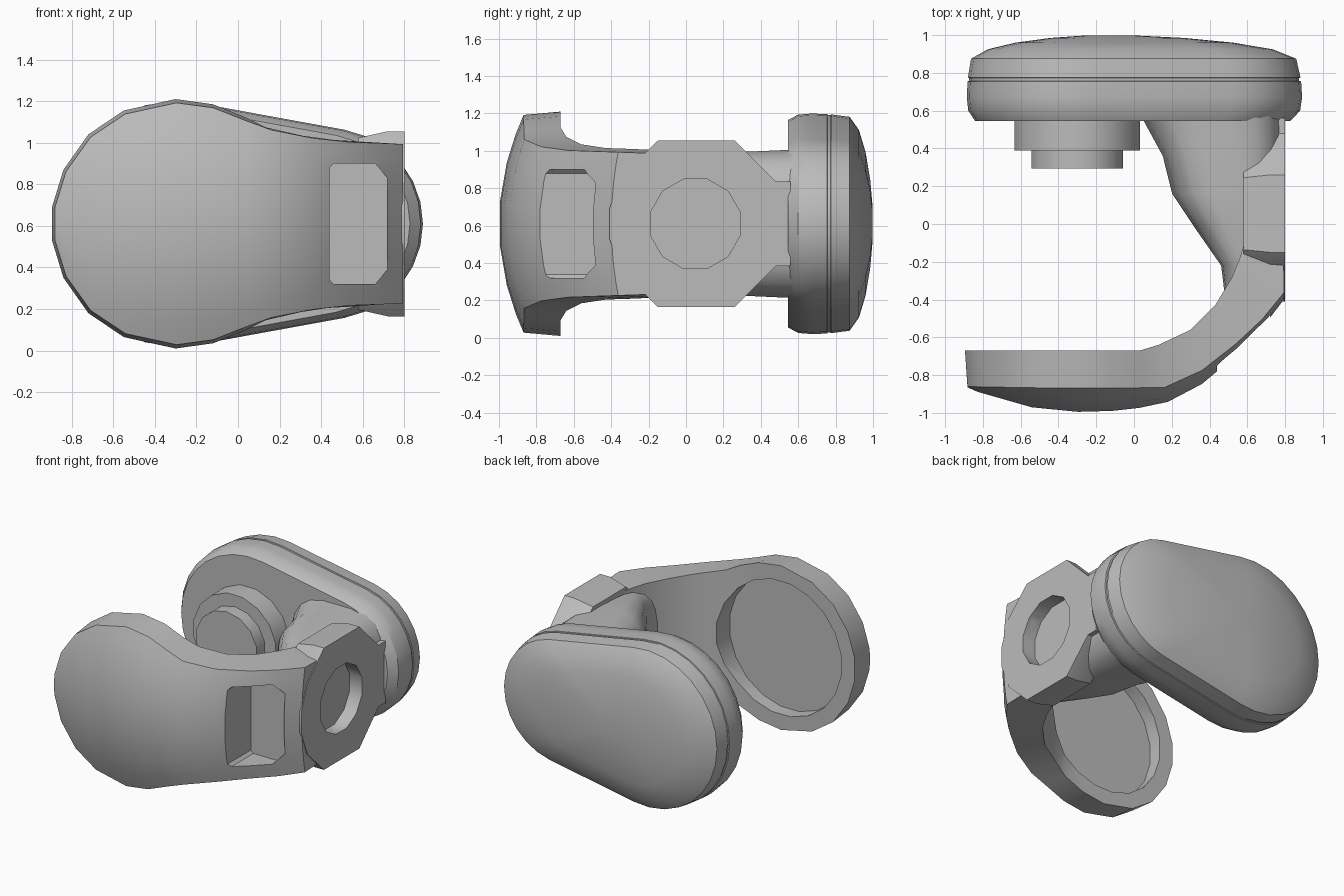
import bpy, bmesh, math
from mathutils import Vector

default = bpy.data.objects.get("Cube")
if default:
    bpy.data.objects.remove(default, do_unlink=True)

MID = 0.61  # height of the symmetry plane

grey = bpy.data.materials.new("plain_grey")
grey.use_nodes = True
grey.diffuse_color = (0.5, 0.5, 0.5, 1)
grey.node_tree.nodes["Principled BSDF"].inputs["Base Color"].default_value = (0.5, 0.5, 0.5, 1)


def loft(name, rings):
    """Skin a list of equal-length point rings and cap both ends."""
    bm = bmesh.new()
    loops = [[bm.verts.new(p) for p in ring] for ring in rings]
    n = len(loops[0])
    for a, b in zip(loops, loops[1:]):
        for i in range(n):
            j = (i + 1) % n
            bm.faces.new((a[i], a[j], b[j], b[i]))
    bm.faces.new(loops[0])
    bm.faces.new(loops[-1])
    bmesh.ops.recalc_face_normals(bm, faces=bm.faces)
    mesh = bpy.data.meshes.new(name)
    bm.to_mesh(mesh)
    bm.free()
    mesh.materials.append(grey)
    obj = bpy.data.objects.new(name, mesh)
    bpy.context.collection.objects.link(obj)
    return obj


def circle(r, n):
    return [(r * math.cos(math.tau * (i + 0.5) / n), r * math.sin(math.tau * (i + 0.5) / n))
            for i in range(n)]


def drum(name, x, r, y0, y1, n):
    """Round part whose axis runs front to back."""
    return loft(name, [[(x + u, y, MID + v) for u, v in circle(r, n)] for y in (y0, y1)])


def activate(obj):
    bpy.ops.object.select_all(action='DESELECT')
    obj.select_set(True)
    bpy.context.view_layer.objects.active = obj


def cut(cutter, *targets):
    cutter.hide_render = True
    for obj in targets:
        mod = obj.modifiers.new("cut", 'BOOLEAN')
        mod.operation = 'DIFFERENCE'
        mod.solver = 'EXACT'
        mod.object = cutter
        activate(obj)
        bpy.ops.object.modifier_apply(modifier=mod.name)
    bpy.data.objects.remove(cutter, do_unlink=True)


# Rear pod: egg outline around two circles, swept through a depth profile
def egg(big_x, big_r, small_x, small_r):
    a = math.acos((big_r - small_r) / (small_x - big_x))
    pts = []
    for cx, r, start, end, n in ((big_x, big_r, a, math.tau - a, 16),
                                 (small_x, small_r, -a, a, 12)):
        for i in range(n + 1):
            t = start + (end - start) * i / n
            pts.append((cx + r * math.cos(t), r * math.sin(t)))
    return pts


outline = egg(-0.295, 0.59, 0.43, 0.46)
centre = -0.15
pod_profile = [(0.545, 0.94), (0.6, 0.99), (0.67, 1), (0.755, 0.995), (0.757, 0.985),
               (0.773, 0.985), (0.775, 0.992), (0.875, 0.97), (0.925, 0.85),
               (0.96, 0.65), (0.985, 0.4), (0.998, 0.15)]
pod = loft("rear_pod", [[(centre + (x - centre) * s, y, MID + z * s) for x, z in outline]
                        for y, s in pod_profile])

# Stepped round plug on the inner face of the pod
plug_base = drum("plug_base", -0.3, 0.338, 0.39, 0.57, 16)
plug_tip = drum("plug_tip", -0.3, 0.248, 0.295, 0.42, 14)

# Front cup flowing into the curved arm: (inner), (shoulder), (crown), half height
stations = []
for x, crown, half in ((-0.895, -0.865, 0.08), (-0.84, -0.89, 0.26), (-0.72, -0.925, 0.43),
                       (-0.55, -0.975, 0.545), (-0.3, -1, 0.6), (-0.12, -0.995, 0.575),
                       (0.03, -0.978, 0.515)):
    stations.append(((x, -0.67), (x * 0.985, -0.86), (x * 0.985, crown), half))
stations += [
    ((0.13, -0.64), (0.16, -0.86), (0.18, -0.945), 0.465),
    ((0.3, -0.56), (0.36, -0.77), (0.36, -0.85), 0.425),
    ((0.43, -0.43), (0.54, -0.63), (0.55, -0.69), 0.405),
    ((0.52, -0.28), (0.68, -0.5), (0.68, -0.55), 0.4),
    ((0.56, -0.18), (0.795, -0.36), (0.795, -0.4), 0.395),
    ((0.6, -0.05), (0.79, -0.1), (0.79, -0.1), 0.385)]


def arm_ring(inner, shoulder, crown, half):
    inner, shoulder, crown = Vector(inner), Vector(shoulder), Vector(crown)
    ring = [(*inner, MID + half)]
    for f in (0.97, 0.8, 0.55, 0.2, -0.2, -0.55, -0.8, -0.97):
        ring.append((*shoulder.lerp(crown, 1 - f * f), MID + half * f))
    return ring + [(*inner, MID - half)]


arm = loft("front_cup_and_arm", [arm_ring(*s) for s in stations])

# Rear arm: rounded sections running forward from the pod into the hub
def soft(v):
    return math.copysign(abs(v) ** 0.65, v)


rear_arm = loft("rear_arm", [
    [((x0 + x1) / 2 + soft(u) * (x1 - x0) / 2, y, MID + soft(v) * half) for u, v in circle(1, 20)]
    for y, x0, x1, half in ((0.58, 0.03, 0.79, 0.4), (0.36, 0.15, 0.79, 0.39),
                            (0.16, 0.2, 0.79, 0.39), (-0.02, 0.32, 0.79, 0.38),
                            (-0.22, 0.46, 0.77, 0.36), (-0.38, 0.48, 0.74, 0.32))])

# Hub plate at the outer side, tapering inward
upper = [(-0.41, 0.08), (-0.34, 0.26), (-0.15, 0.445), (0.26, 0.445), (0.48, 0.225), (0.56, 0.225)]
plate = upper + [(y, -z) for y, z in reversed(upper)]
hub = loft("hub_plate", [[(x, 0.05 + (y - 0.05) * s, MID + z * s) for y, z in plate]
                         for x, s in ((0.58, 0.93), (0.72, 1), (0.8, 1))])

# Round recess in the hub
cut(loft("hub_cutter", [[(x, 0.05 + u, MID + v) for u, v in circle(0.247, 12)]
                        for x in (0.7, 0.9)]), hub, arm, rear_arm)

# Round recess inside the cup
cut(drum("cup_cutter", -0.3, 0.49, -0.77, -0.4, 20), arm)

# Window pocket with clipped corners in the arm
side = [(0.44, 0.27), (0.46, 0.29), (0.66, 0.29), (0.72, 0.22)]
window = side + [(x, -z) for x, z in reversed(side)]
cut(loft("window_cutter", [[(x, y, MID + z) for x, z in window] for y in (-1.1, -0.48)]), arm)

for obj in (pod, plug_base, plug_tip, arm, rear_arm, hub):
    activate(obj)
    bpy.ops.object.shade_smooth_by_angle(angle=math.radians(32))
